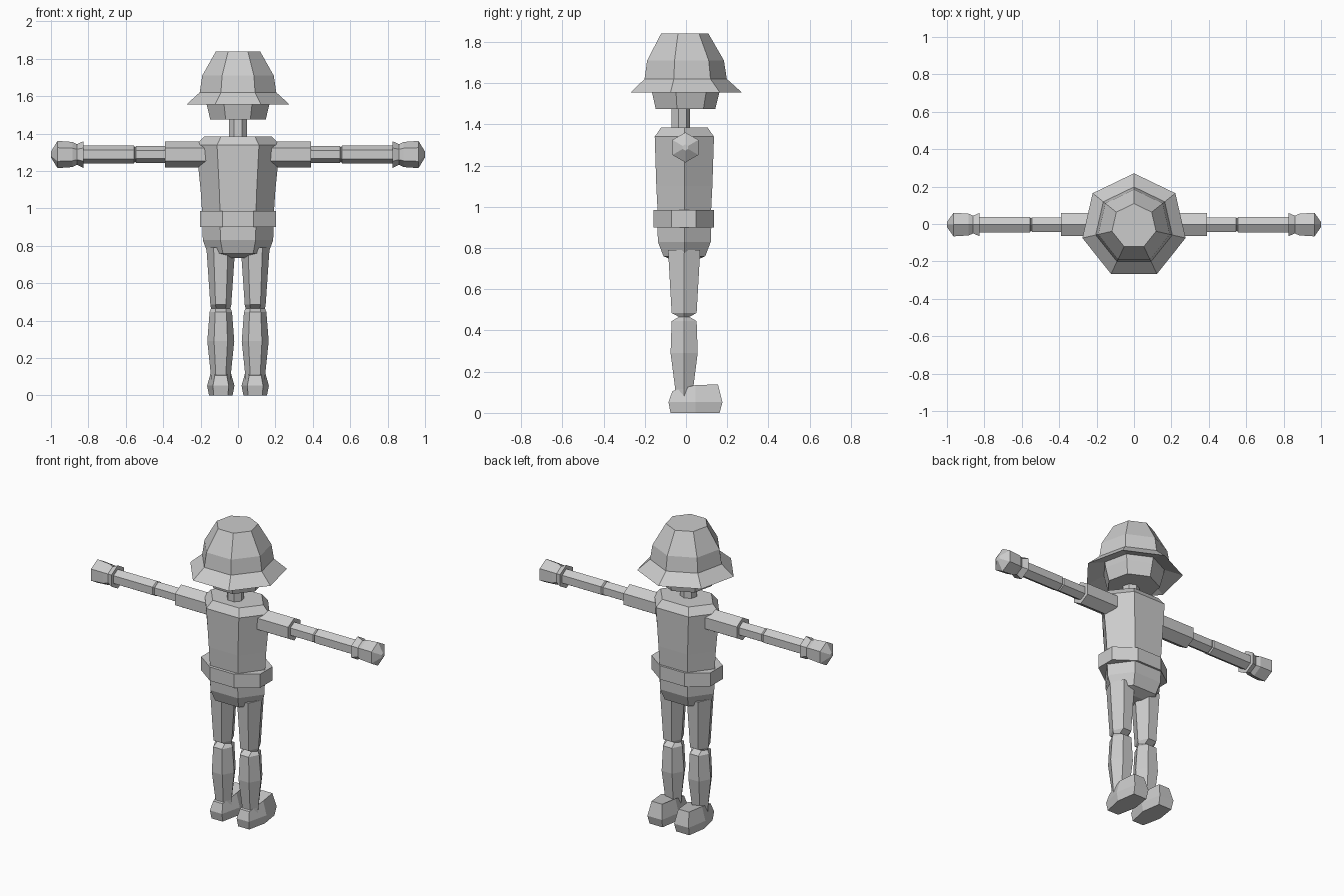
import bpy, bmesh
from math import pi, cos, sin

if "Cube" in bpy.data.objects:
    bpy.data.objects.remove(bpy.data.objects["Cube"])


def loft(name, rings, mirror=False):
    """Skin equal-length rings of points, cap both ends."""
    bm = bmesh.new()
    loops = [[bm.verts.new(p) for p in ring] for ring in rings]
    n = len(loops[0])
    for a, b in zip(loops, loops[1:]):
        for i in range(n):
            j = (i + 1) % n
            bm.faces.new((a[i], a[j], b[j], b[i]))
    bm.faces.new(loops[0][::-1])
    bm.faces.new(loops[-1])
    bmesh.ops.recalc_face_normals(bm, faces=bm.faces)
    mesh = bpy.data.meshes.new(name)
    bm.to_mesh(mesh)
    bm.free()
    obj = bpy.data.objects.new(name, mesh)
    bpy.context.collection.objects.link(obj)
    if mirror:
        mod = obj.modifiers.new("mirror", "MIRROR")
        mod.use_mirror_merge = False
    return obj


def column(name, n, start, profile, cx=0, cy=0, mirror=False):
    """Upright n-sided part; profile rows are (z, x radius, y radius)."""
    angles = [start + 2 * pi * i / n for i in range(n)]
    return loft(name, [[(cx + rx * cos(a), cy + ry * sin(a), z) for a in angles]
                       for z, rx, ry in profile], mirror)


def arm_part(name, profile):
    """Six-sided part along x, edge upward; profile rows are (x, radius)."""
    angles = [pi / 2 + pi * i / 3 for i in range(6)]
    return loft(name, [[(x, -0.003 + r * cos(a), 1.288 + r * sin(a)) for a in angles]
                       for x, r in profile], True)


# Head, hat and neck: seven sides
column("head", 7, pi / 2, [(z, r, r) for z, r in
       [(1.475, 0.152), (1.555, 0.172), (1.60, 0.18)]], cy=-0.01)
column("hat", 7, pi / 2, [(z, r, r) for z, r in
       [(1.59, 0.178), (1.555, 0.283), (1.62, 0.21), (1.71, 0.196), (1.84, 0.121)]], cy=-0.012)
column("neck", 7, pi / 2, [(1.37, 0.05, 0.047), (1.49, 0.05, 0.047)], cy=-0.027)

# Torso, belt and hips
column("torso", 6, 0, [(0.95, 0.19, 0.148), (1.1, 0.2, 0.157),
                       (1.34, 0.224, 0.166), (1.385, 0.18, 0.13)], cy=-0.008)
k = cos(pi / 8)
column("belt", 8, pi / 8, [(0.9, 0.203 / k, 0.146 / k), (0.985, 0.203 / k, 0.146 / k)], cy=-0.011)
column("hips", 6, 0, [(0.735, 0.06, 0.05), (0.76, 0.162, 0.117),
                      (0.83, 0.188, 0.148), (0.95, 0.192, 0.153)], cy=-0.008)

# Arms
arm_part("sleeve", [(0.17, 0.07), (0.39, 0.07)])
arm_part("upper_arm", [(0.38, 0.045), (0.545, 0.045), (0.552, 0.038)])
arm_part("forearm", [(0.55, 0.038), (0.557, 0.048), (0.83, 0.048)])
arm_part("glove", [(0.825, 0.072), (0.86, 0.055), (0.885, 0.067), (0.965, 0.073), (1.0, 0.015)])

# Legs, pinched front to back at the knee
column("leg", 6, 0, [(0.08, 0.052, 0.05), (0.115, 0.054, 0.05), (0.29, 0.072, 0.076),
                     (0.445, 0.06, 0.07), (0.466, 0.052, 0.03), (0.485, 0.056, 0.07),
                     (0.79, 0.077, 0.09)], cx=0.092, cy=-0.009, mirror=True)


# Shoes
def sole(heel_w, mid_w, toe_w, y0, y1, y2, z0, z1, z2):
    half = [(heel_w, y0, z0), (mid_w, y1, z1), (toe_w, y2, z2)]
    return ([(0.092 + w, y, z) for w, y, z in half]
            + [(0.092 - w, y, z) for w, y, z in reversed(half)])


loft("shoe", [sole(0.038, 0.063, 0.045, -0.075, 0.045, 0.163, 0, 0, 0),
              sole(0.042, 0.073, 0.05, -0.085, 0.045, 0.177, 0.052, 0.052, 0.052),
              sole(0.032, 0.05, 0.036, -0.066, 0.045, 0.155, 0.106, 0.135, 0.138)], True)
